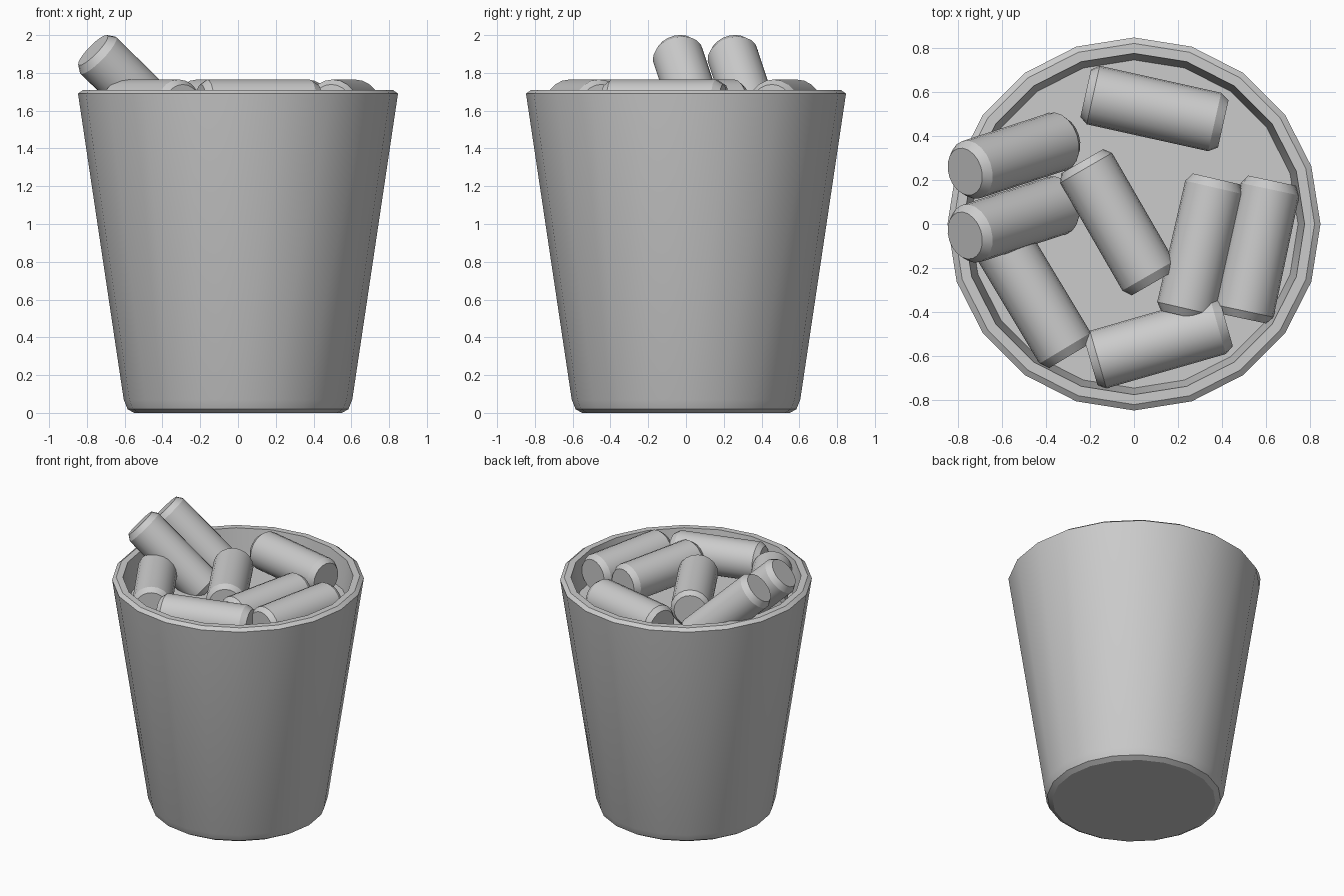
import bpy, bmesh
from math import sin, cos, pi, radians
from mathutils import Vector

if "Cube" in bpy.data.objects:
    bpy.data.objects.remove(bpy.data.objects["Cube"])

SIDES = 20


def lathe(name, profile):
    """Revolve (radius, z) points about z; radius 0 is avoided by capping both ends."""
    bm = bmesh.new()
    rings = []
    for r, z in profile:
        rings.append([bm.verts.new((r * cos(2 * pi * i / SIDES), r * sin(2 * pi * i / SIDES), z))
                      for i in range(SIDES)])
    for a, b in zip(rings, rings[1:]):
        for i in range(SIDES):
            j = (i + 1) % SIDES
            bm.faces.new((a[i], a[j], b[j], b[i]))
    bm.faces.new(rings[0][::-1])
    bm.faces.new(rings[-1])
    mesh = bpy.data.meshes.new(name)
    bm.to_mesh(mesh)
    bm.free()
    ob = bpy.data.objects.new(name, mesh)
    bpy.context.collection.objects.link(ob)
    bpy.ops.object.select_all(action='DESELECT')
    ob.select_set(True)
    bpy.context.view_layer.objects.active = ob
    bpy.ops.object.shade_smooth_by_angle(angle=radians(30))
    return ob


# Tapered bin: rounded foot, bevelled rim, short inner wall and fill level
lathe("bin", [(0.55, 0.0), (0.585, 0.02), (0.605, 0.07), (0.847, 1.69), (0.82, 1.71),
              (0.775, 1.71), (0.745, 1.50)])


# Cans: chamfered cylinders centred on their own origin
def can(name, centre, heading, pitch=0):
    h, p = radians(heading), radians(pitch)
    axis = Vector((cos(h) * cos(p), sin(h) * cos(p), sin(p)))
    ob = lathe(name, [(0.11, -0.32), (0.136, -0.285), (0.136, 0.28), (0.11, 0.32)])
    ob.location = centre
    ob.rotation_mode = 'QUATERNION'
    ob.rotation_quaternion = axis.to_track_quat('Z', 'Y')


# Lying cans: x, y, heading
lying = [(0.093, 0.524, -12.5), (-0.075, 0.008, -60), (0.302, -0.107, 77),
         (0.56, -0.116, 78), (-0.457, -0.324, -59), (0.111, -0.537, 16)]
for n, (x, y, heading) in enumerate(lying):
    can(f"lying_can_{n + 1}", (x, y, 1.629), heading)

# Two cans propped over the rim
for n, y in enumerate((0.31, 0.02)):
    can(f"propped_can_{n + 1}", (-0.545, y, 1.702), 198, 43)
